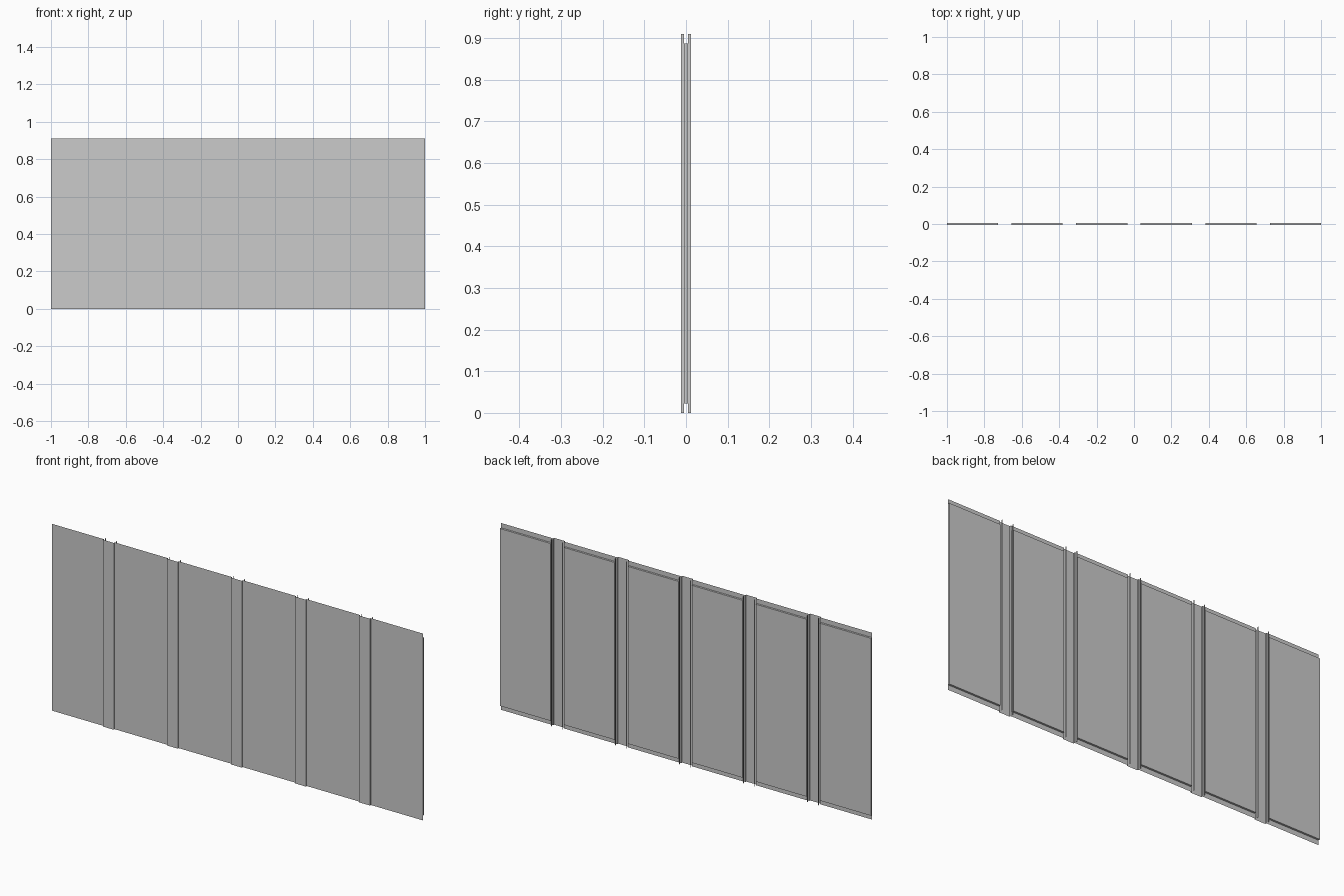
import bpy, bmesh

if "Cube" in bpy.data.objects:
    bpy.data.objects.remove(bpy.data.objects["Cube"])

H = 0.91                                  # overall height
CENTRES = [-0.69, -0.345, 0.0, 0.345, 0.69]
HALF, GAP = 0.029, 0.036                  # rib half width, core setback
OUT, IN = 0.012, 0.005                    # depth of ribs, depth of cores


def make(name, bm):
    mesh = bpy.data.meshes.new(name)
    bm.to_mesh(mesh)
    bm.free()
    ob = bpy.data.objects.new(name, mesh)
    bpy.context.collection.objects.link(ob)
    return ob


def sheet(name, profile):
    """Thin folded sheet: an (x, y) profile raised to full height."""
    bm = bmesh.new()
    low = [bm.verts.new((x, y, 0)) for x, y in profile]
    top = [bm.verts.new((x, y, H)) for x, y in profile]
    for i in range(len(profile) - 1):
        bm.faces.new((low[i], low[i + 1], top[i + 1], top[i]))
    return make(name, bm)


def box(name, x0, x1, y0, y1, z0, z1):
    bm = bmesh.new()
    bmesh.ops.create_cube(bm, size=1)
    for v in bm.verts:
        v.co = ((x0 + x1) / 2 + v.co.x * (x1 - x0),
                (y0 + y1) / 2 + v.co.y * (y1 - y0),
                (z0 + z1) / 2 + v.co.z * (z1 - z0))
    return make(name, bm)


# front skin, stepping forward at each rib
profile = [(-1, -IN)]
for c in CENTRES:
    profile += [(c - HALF, -IN), (c - HALF, -OUT), (c + HALF, -OUT), (c + HALF, -IN)]
profile.append((1, -IN))
sheet("front_skin", profile)

# backing cores between the ribs, short of the top and bottom edges
starts = [-1] + [c + GAP for c in CENTRES]
ends = [c - GAP for c in CENTRES] + [1]
for a, b in zip(starts, ends):
    box("backing_core", a, b, -IN + 0.0005, IN, 0.023, 0.887)

# paired rear lips at each rib
for c in CENTRES:
    for s in (-1, 1):
        sheet("rear_lip", [(c + s * HALF, IN), (c + s * HALF, OUT)])
